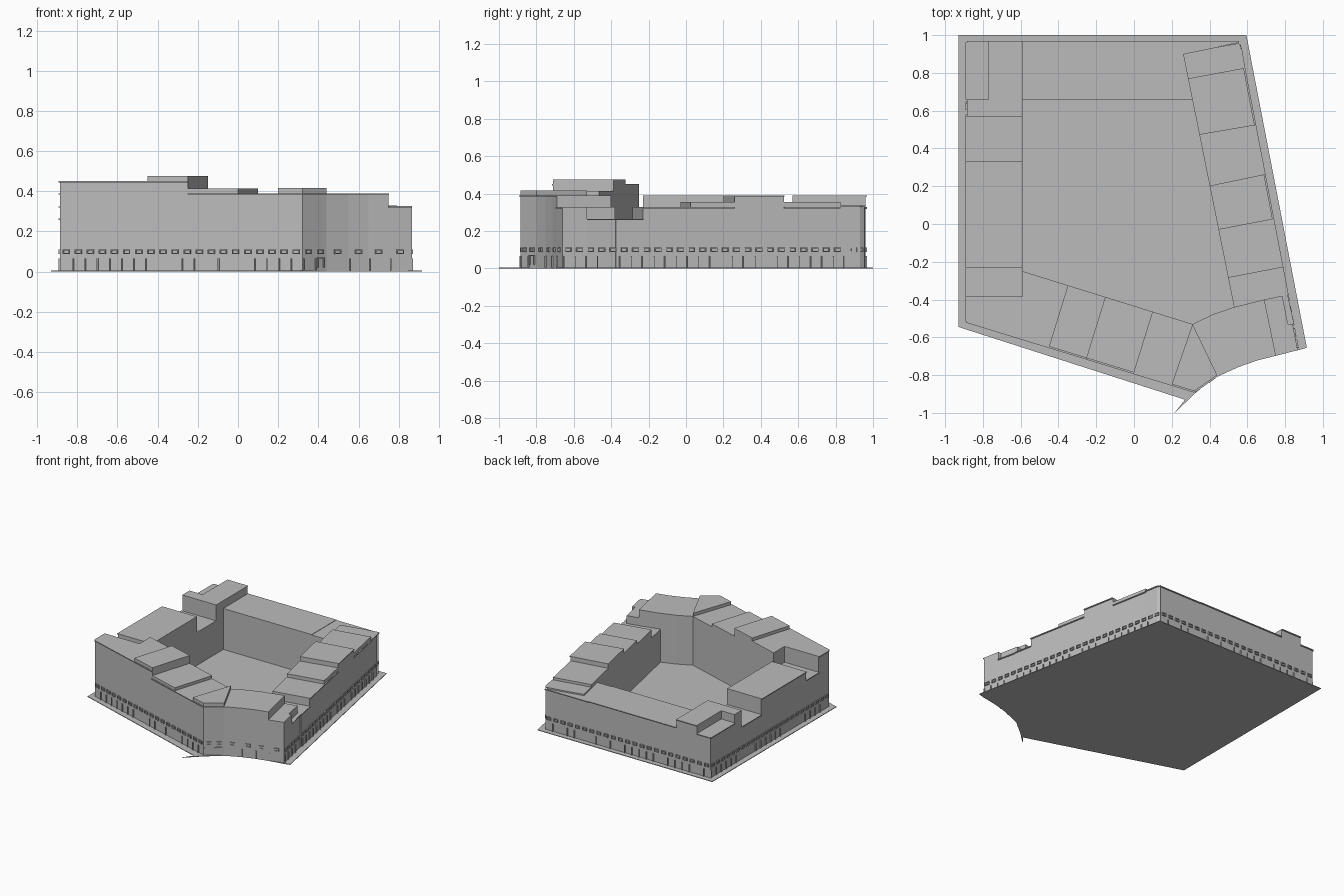
import bpy, bmesh, random
from mathutils import Vector

random.seed(4)
if "Cube" in bpy.data.objects:
    bpy.data.objects.remove(bpy.data.objects["Cube"])

grey = bpy.data.materials.new("plain grey")
grey.use_nodes = True
grey.diffuse_color = (0.5, 0.5, 0.5, 1)
grey.node_tree.nodes["Principled BSDF"].inputs["Base Color"].default_value = (0.5, 0.5, 0.5, 1)


def finish(name, bm):
    bmesh.ops.recalc_face_normals(bm, faces=bm.faces)
    mesh = bpy.data.meshes.new(name)
    bm.to_mesh(mesh)
    bm.free()
    mesh.materials.append(grey)
    obj = bpy.data.objects.new(name, mesh)
    bpy.context.collection.objects.link(obj)
    return obj


def add_prism(bm, outline, bottom, top):
    base = bm.faces.new([bm.verts.new((x, y, bottom)) for x, y in outline])
    new = bmesh.ops.extrude_face_region(bm, geom=[base], use_keep_orig=True)["geom"]
    moved = [v for v in new if isinstance(v, bmesh.types.BMVert)]
    bmesh.ops.translate(bm, verts=moved, vec=(0, 0, top - bottom))


def add_strip(bm, p, q, bottom, top, depth):
    """Box on the outer side of an anticlockwise facade edge."""
    p, q = Vector(p), Vector(q)
    d = (q - p).normalized()
    out = Vector((d.y, -d.x)) * depth
    add_prism(bm, [p, p + out, q + out, q], bottom, top)


def on_line(a, b, y=None, x=None):
    """Point on the line a-b at a given y or x."""
    t = (x - a[0]) / (b[0] - a[0]) if y is None else (y - a[1]) / (b[1] - a[1])
    return (a[0] + t * (b[0] - a[0]), a[1] + t * (b[1] - a[1]))


# Main corners of the block and its courtyard
SW, S, SE = (-.885, -.515), (.32, -.885), (.865, -.66)
NE, NW = (.555, .96), (-.885, .96)
IN_SW, IN_S = (-.59, -.25), (.31, -.53)
IN_E, IN_NE = (.53, -.44), (.26, .9)
curve = [S, (.44, -.80), (.55, -.75), (.65, -.715), (.75, -.69), SE]

# Ground slab, with the pointed kerb at the south tip
bm = bmesh.new()
add_prism(bm, [(-.93, 1), (-.93, -.545), (.27, -.93), (.215, -1), (.325, -.895)]
          + curve[1:-1] + [(.87, -.668), (.915, -.655), (.595, 1)], 0, .005)
finish("ground_slab", bm)


# Each house: leading points lie on the street side and carry the eave
def house(name, outline, height, street=2, eave=None):
    bm = bmesh.new()
    add_prism(bm, outline, .003, height)
    level = eave or height
    for p, q in zip(outline[:street - 1], outline[1:street]):
        add_strip(bm, p, q, level - .007, level, .008)
    finish(name, bm)


# South wing
outer = [SW] + [on_line(SW, S, x=x) for x in (-.45, -.25, 0, .20)]
inner = [IN_SW] + [on_line(IN_SW, IN_S, x=x) for x in (-.35, -.15, .10)] + [IN_S]
house("southwest_house", [(-.885, -.385), SW, outer[1], inner[1], IN_SW, (-.59, -.385)], .45, 3)
for i, (h, e) in enumerate([(.475, .45), (.413, .39), (.39, .39)], 1):
    house(f"south_house_{i}", [outer[i], outer[i + 1], inner[i + 1], inner[i]], h, eave=e)
house("south_tip_house", [outer[4], S, curve[1], IN_S], .415, 3, .39)

# Curved corner
house("curved_corner_house", curve[1:5] + [(.69, -.40), IN_E, (.42, -.477), IN_S], .39, 4)
house("southeast_house", [(.75, -.69), SE, (.84, -.53), (.815, -.53), (.785, -.38), (.69, -.40)], .327)
house("southeast_terrace", [(.84, -.53), (.805, -.375), (.785, -.38), (.815, -.53)], .265)

# East wing, stepping up and down
east_out = [on_line(SE, NE, y=y) for y in (-.375, -.23, .025, .26, .525, .825)]
east_in = [IN_E] + [on_line(IN_E, IN_NE, y=y) for y in (-.285, -.03, .20, .475, .77)]
for i, (h, e) in enumerate([(.265, .265), (.328, .328), (.355, .328), (.39, .39), (.355, .328)]):
    house(f"east_house_{i + 1}", [east_out[i], east_out[i + 1], east_in[i + 1], east_in[i]], h, eave=e)
house("northeast_house", [east_out[5], (.563, .93), (.545, .955), (.43, .935), IN_NE, east_in[5]], .335, 3)

# North wing
house("northeast_link", [NE, (.18, .96), (.18, .66), on_line(IN_E, IN_NE, y=.66), IN_NE, (.43, .935)], .325)
house("north_house", [(.18, .96), (-.59, .96), (-.59, .66), (.18, .66)], .328)
house("northwest_tower", [(-.59, .96), (-.77, .96), (-.77, .66), (-.885, .66),
                          (-.885, .57), (-.59, .57)], .39)
house("northwest_terrace", [(-.77, .96), NW, (-.885, .66), (-.77, .66)], .325, 3)

# West wing
for name, y0, y1, h in [("west_low_house", .33, .57, .265), ("west_long_house", -.23, .33, .39),
                        ("west_gap_house", -.385, -.23, .325)]:
    house(name, [(-.885, y1), (-.885, y0), (-.59, y0), (-.59, y1)], h)


# Street front: framed windows above thin shop dividers
windows, fins = bmesh.new(), bmesh.new()


def street_front(p, q, pitch=.0605):
    p, q = Vector(p), Vector(q)
    d = (q - p).normalized()
    out = Vector((d.y, -d.x))
    count = max(1, int((q - p).length / pitch))
    step = (q - p).length / count
    for i in range(count):
        mid = p + d * step * (i + .5)
        a, b = mid - d * .018, mid + d * .018
        # Frame of four bars
        add_strip(windows, a, b, .106, .111, .008)
        add_strip(windows, a, b, .087, .092, .008)
        add_strip(windows, a, a + d * .005, .092, .106, .008)
        add_strip(windows, b - d * .005, b, .092, .106, .008)
        if random.random() < .75:
            f = mid - d * step * .45
            add_strip(fins, f, f + d * .006, .004, .066, .008)


for p, q in zip([NW, SW] + curve, [SW] + curve + [NE]):
    street_front(p, q)
street_front(NE, NW)
finish("window_frames", windows)
finish("shop_dividers", fins)

# Door frame on the curved corner
bm = bmesh.new()
p, q = Vector(curve[0]), Vector(curve[1])
for t0, t1, low, high in [(.6, .64, .02, .07), (.86, .9, .02, .07), (.6, .9, .066, .07)]:
    add_strip(bm, p.lerp(q, t0), p.lerp(q, t1), low, high, .009)
finish("corner_door_frame", bm)
